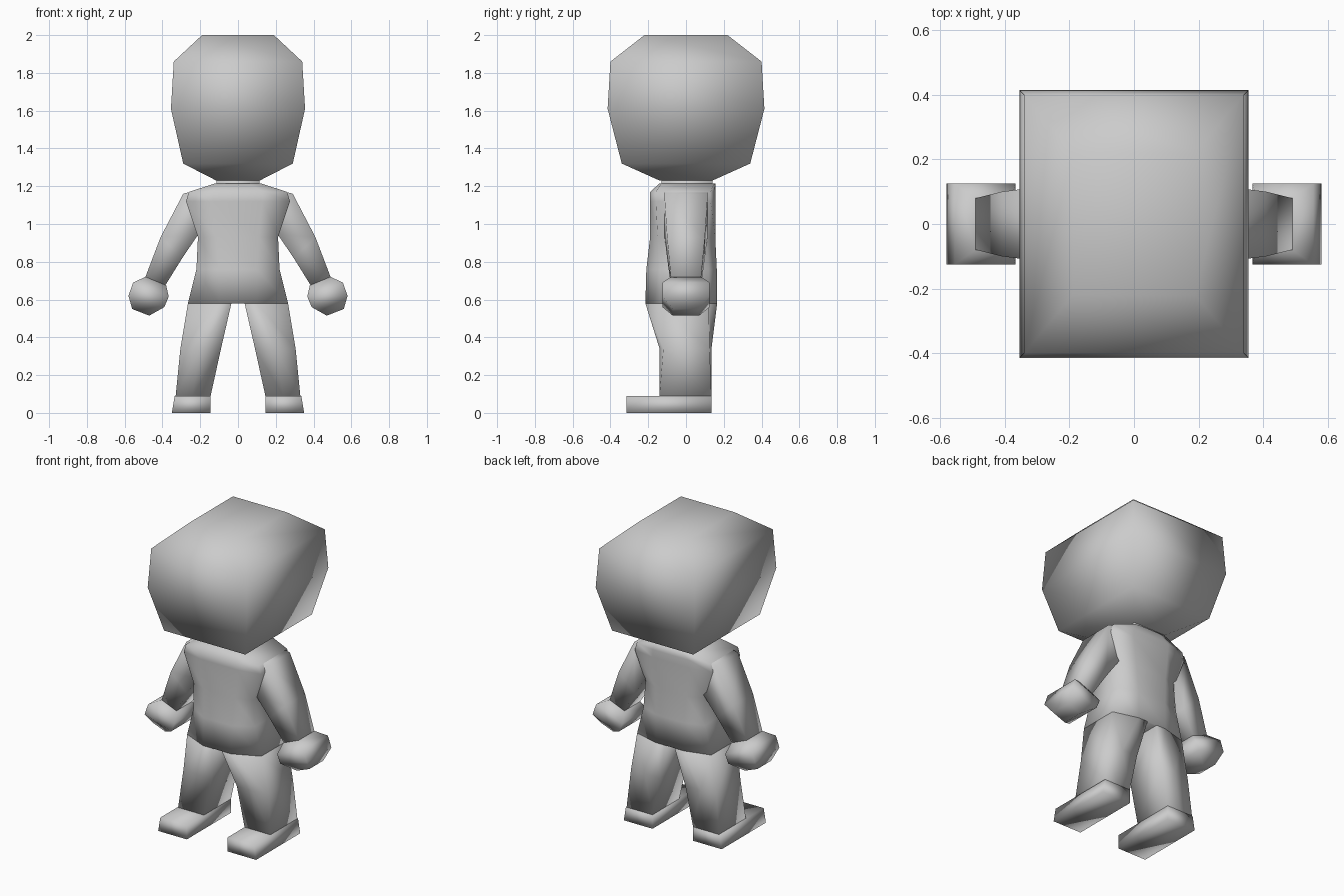
import bpy, bmesh

if "Cube" in bpy.data.objects:
    bpy.data.objects.remove(bpy.data.objects["Cube"])


def loft(name, rings, mirror=False):
    """Skin a stack of equal-length point rings, cap both ends, shade smooth."""
    bm = bmesh.new()
    loops = [[bm.verts.new(p) for p in ring] for ring in rings]
    n = len(loops[0])
    for a, b in zip(loops, loops[1:]):
        for i in range(n):
            j = (i + 1) % n
            bm.faces.new((a[i], a[j], b[j], b[i]))
    bm.faces.new(loops[0])
    bm.faces.new(loops[-1])
    bmesh.ops.recalc_face_normals(bm, faces=bm.faces)
    for f in bm.faces:
        f.smooth = True
    mesh = bpy.data.meshes.new(name)
    bm.to_mesh(mesh)
    bm.free()
    obj = bpy.data.objects.new(name, mesh)
    bpy.context.collection.objects.link(obj)
    if mirror:
        obj.modifiers.new("mirror", 'MIRROR').use_mirror_merge = False
    return obj


def box_ring(z, x0, x1, y0, y1):
    return [(x0, y0, z), (x1, y0, z), (x1, y1, z), (x0, y1, z)]


def torso_ring(z, hx, mx, side_f, mid_f, mid_b, side_b):
    return [(-hx, side_f, z), (-mx, mid_f, z), (mx, mid_f, z), (hx, side_f, z),
            (hx, side_b, z), (mx, mid_b, z), (-mx, mid_b, z), (-hx, side_b, z)]


def leg_ring(z, x_in, x_mid, x_out, side_f, mid_f, mid_b, side_b):
    return [(x_in, mid_f, z), (x_mid, mid_f, z), (x_out, side_f, z),
            (x_out, side_b, z), (x_mid, mid_b, z), (x_in, mid_b, z)]


def arm_ring(inner, outer, hy):
    (xi, zi), (xo, zo) = inner, outer
    return [(xi, -hy, zi), (xo, -hy, zo), (xo, hy, zo), (xi, hy, zi)]


# Head: tapered box
head = [(2.0, .19, .22), (1.86, .34, .40), (1.61, .355, .415),
        (1.32, .29, .34), (1.23, .115, .14)]
loft("head", [box_ring(z, -x, x, -y, y) for z, x, y in head])

# Neck
loft("neck", [box_ring(1.24, -.115, .115, -.13, .14),
              box_ring(1.15, -.115, .115, -.13, .14)])

# Torso down to the crotch
loft("torso", [torso_ring(*r) for r in (
    (1.215, .12, .06, -.13, -.14, .155, .15),
    (1.17, .26, .13, -.16, -.19, .155, .13),
    (1.12, .275, .13, -.16, -.19, .155, .13),
    (.93, .212, .11, -.15, -.19, .155, .11),
    (.76, .22, .10, -.14, -.21, .163, .12),
    (.58, .265, .10, -.14, -.215, .165, .12))])

# Legs
loft("legs", [leg_ring(*r) for r in (
    (.58, .035, .10, .265, -.14, -.215, .165, .12),
    (.34, .09, .20, .305, -.12, -.14, .135, .125),
    (.09, .145, .24, .33, -.14, -.14, .135, .135))], mirror=True)

# Feet
loft("feet", [box_ring(.09, .145, .335, -.315, .135),
              box_ring(0, .145, .35, -.315, .135)], mirror=True)

# Arms
loft("arms", [arm_ring(*r) for r in (
    ((.12, 1.0), (.12, 1.205), .11),
    ((.21, .945), (.29, 1.16), .115),
    ((.295, .82), (.41, .93), .10),
    ((.385, .675), (.49, .72), .08))], mirror=True)

# Mitten hands
loft("hands", [arm_ring(*r) for r in (
    ((.38, .675), (.49, .72), .08),
    ((.367, .615), (.555, .69), .125),
    ((.39, .56), (.58, .62), .125),
    ((.47, .515), (.56, .55), .07))], mirror=True)
